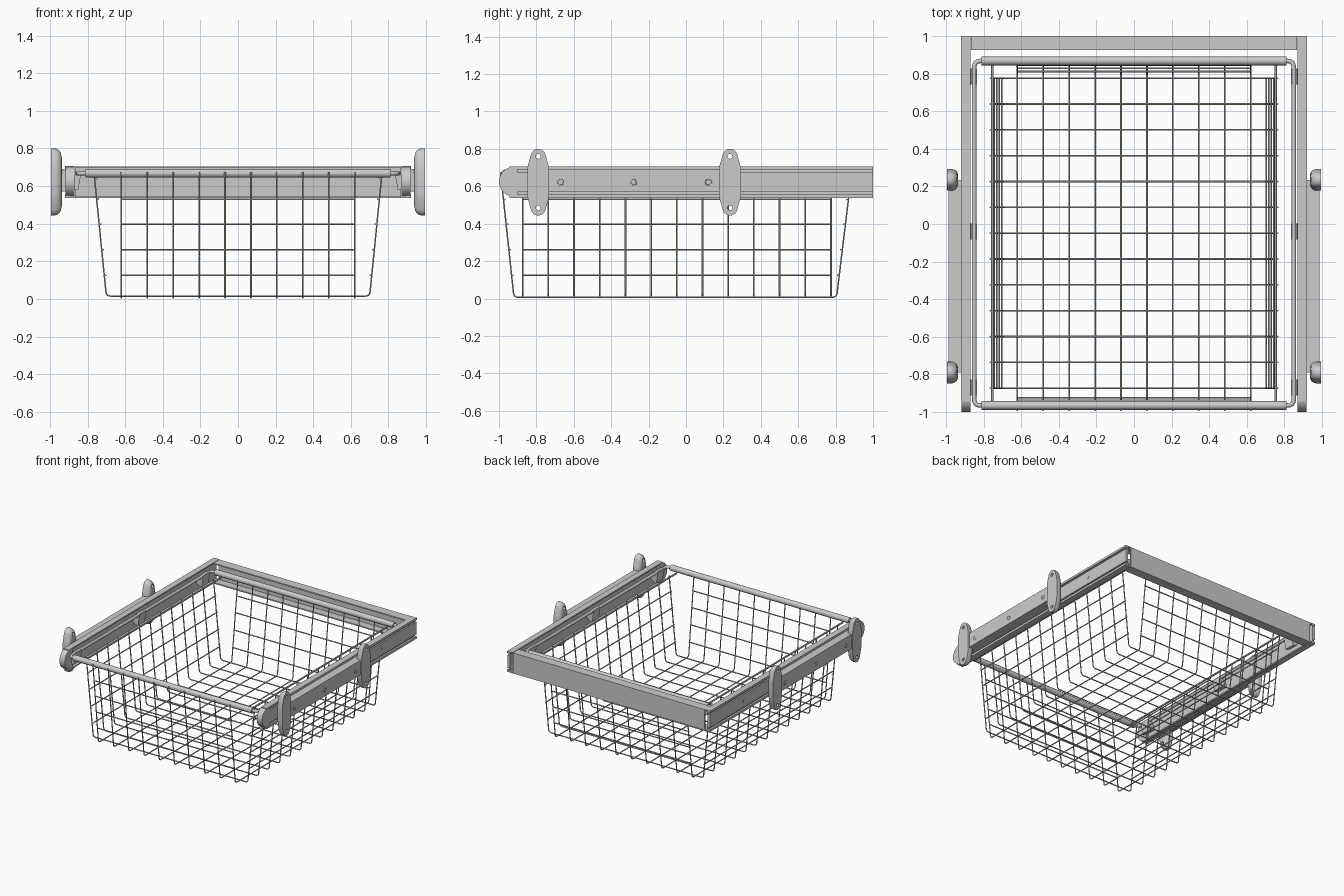
import bpy, bmesh, math
from mathutils import Vector

if "Cube" in bpy.data.objects:
    bpy.data.objects.remove(bpy.data.objects["Cube"])


def finish(ob, angle=35):
    bpy.ops.object.select_all(action='DESELECT')
    ob.select_set(True)
    bpy.context.view_layer.objects.active = ob
    if ob.type == 'CURVE':
        bpy.ops.object.convert(target='MESH')
        ob = bpy.context.object
    bpy.ops.object.shade_smooth_by_angle(angle=math.radians(angle))
    return ob


def rounded(pts, r):
    """Round the inner corners of an open path."""
    pts = [Vector(p) for p in pts]
    out = [pts[0]]
    for a, b, c in zip(pts, pts[1:], pts[2:]):
        p, q = b + (a - b).normalized() * r, b + (c - b).normalized() * r
        for i in range(5):
            t = i / 4
            out.append(p * (1 - t) ** 2 + b * 2 * t * (1 - t) + q * t * t)
    return out + [pts[-1]]


def wires(name, paths, radius, res=1):
    cu = bpy.data.curves.new(name, 'CURVE')
    cu.dimensions = '3D'
    cu.bevel_depth = radius
    cu.bevel_resolution = res
    cu.use_fill_caps = True
    for path in paths:
        sp = cu.splines.new('POLY')
        sp.points.add(len(path) - 1)
        for pt, co in zip(sp.points, path):
            pt.co = (*co, 1)
    ob = bpy.data.objects.new(name, cu)
    bpy.context.collection.objects.link(ob)
    return finish(ob, 50)


def loft(name, rings, angle=35):
    """Skin a list of equal-length rings and cap both ends."""
    bm = bmesh.new()
    rows = [[bm.verts.new(p) for p in ring] for ring in rings]
    n = len(rows[0])
    for a, b in zip(rows, rows[1:]):
        for i in range(n):
            j = (i + 1) % n
            bm.faces.new((a[i], a[j], b[j], b[i]))
    bm.faces.new(rows[0])
    bm.faces.new(rows[-1][::-1])
    bmesh.ops.recalc_face_normals(bm, faces=bm.faces)
    me = bpy.data.meshes.new(name)
    bm.to_mesh(me)
    bm.free()
    ob = bpy.data.objects.new(name, me)
    bpy.context.collection.objects.link(ob)
    return finish(ob, angle)


def box(name, x0, x1, y0, y1, z0, z1):
    return loft(name, [[(x0, y0, z), (x1, y0, z), (x1, y1, z), (x0, y1, z)] for z in (z0, z1)])


def arc(cy, cz, r, a0, a1, n=10):
    return [(cy + r * math.cos(math.radians(a0 + (a1 - a0) * i / n)),
             cz + r * math.sin(math.radians(a0 + (a1 - a0) * i / n))) for i in range(n + 1)]


# Wire basket: wall position out from the floor at height z
W = 0.0045
xs = [-0.62 + i * 1.24 / 9 for i in range(10)]
ys = [-0.873 + i * 1.648 / 12 for i in range(13)]
levels = (0.125, 0.262, 0.398, 0.53)
side_x = lambda z: 0.70 + 0.098 * z
front_y = lambda z: -0.92 - 0.106 * z
back_y = lambda z: 0.805 + 0.12 * z

wires("basket_lengthwise_wires", [rounded([
    (x, front_y(0.675), 0.675), (x, front_y(0), 0.007), (x, back_y(0), 0.007),
    (x, back_y(0.675), 0.675)], 0.022) for x in xs], W)
wires("basket_crosswise_wires", [rounded([
    (-side_x(0.65), y, 0.65), (-0.70, y, 0.0155), (0.70, y, 0.0155), (side_x(0.65), y, 0.65)],
    0.022) for y in ys], W)
hoops = []
for z in levels:
    hoops.append([(-0.62, front_y(z) + 0.009, z), (0.62, front_y(z) + 0.009, z)])
    hoops.append([(-0.62, back_y(z) - 0.009, z), (0.62, back_y(z) - 0.009, z)])
    for s in (-1, 1):
        hoops.append([(s * (side_x(z) - 0.009), ys[0], z), (s * (side_x(z) - 0.009), ys[-1], z)])
wires("basket_wall_wires", hoops, W)
wires("basket_side_rims", [[(s * 0.753, -0.955, 0.642), (s * 0.753, 0.857, 0.642)] for s in (-1, 1)], 0.007)

# Carrying frame: thick cross tubes and bent side rods
for name, y in (("front_tube", -0.965), ("back_tube", 0.867)):
    wires(name, [[(-0.81, y, 0.668), (0.81, y, 0.668)]], 0.023, 4)
wires("side_rods", [rounded([(s * 0.79, -0.965, 0.668), (s * 0.85, -0.965, 0.668),
                             (s * 0.85, 0.867, 0.668), (s * 0.79, 0.867, 0.668)], 0.035)
                    for s in (-1, 1)], 0.012, 3)

# Rail channel: opens inward, grooved on the outside (x, z)
rail = [(.87, .707), (.92, .707), (.92, .690), (.905, .690), (.905, .675), (.917, .675),
        (.917, .570), (.905, .570), (.905, .555), (.92, .555), (.92, .537), (.87, .537),
        (.87, .547), (.895, .547), (.895, .697), (.87, .697)]
# Rounded front cap outline (y, z)
cap = arc(-0.92, 0.625, 0.08, 90, 270, 16) + [(-0.90, 0.545), (-0.90, 0.705)]


# Mounting bracket outline (y, z), tapered ends around zero
def bracket_outline(y, s):
    h, w = 0.178 - 0.1 * (1 - s), 0.058 * s
    r = 0.04 * s
    top = arc(0, h - r, r, 15, 165)
    upper = [(w, 0.07 * s)] + [(w * 0.95, 0.09 * s)] + top + [(-w * 0.95, 0.09 * s), (-w, 0.07 * s)]
    return [(y + a, 0.622 + b) for a, b in upper + [(-a, -b) for a, b in upper]]


bracket_layers = [(0.995, 1.0), (0.975, 1.0), (0.962, 0.97), (0.950, 0.88), (0.942, 0.75), (0.937, 0.55)]

for side, s in (("left", -1), ("right", 1)):
    loft(side + "_rail", [[(s * x, y, z) for x, z in rail] for y in (-0.945, 1.0)])
    loft(side + "_rail_cap", [[(s * x, y, z) for y, z in cap] for x in (0.87, 0.918)])
    # Outer mounting plate joining the two brackets
    box(side + "_mounting_plate", s * 0.915, s * 0.985, -0.79, 0.235, 0.57, 0.69)
    for i, y in enumerate((-0.67, -0.28, 0.12)):
        bpy.ops.mesh.primitive_torus_add(location=(s * 0.984, y, 0.622), rotation=(0, math.pi / 2, 0),
                                         major_radius=0.016, minor_radius=0.003,
                                         major_segments=20, minor_segments=6)
        bpy.context.object.name = f"{side}_screw_ring_{i + 1}"
        finish(bpy.context.object, 60)
    bpy.ops.mesh.primitive_cylinder_add(vertices=16, radius=0.011, depth=0.004,
                                        location=(s * 0.918, 0.56, 0.622), rotation=(0, math.pi / 2, 0))
    bpy.context.object.name = side + "_rail_rivet"
    # Brackets with two screw holes each
    for place, y in (("front", -0.79), ("back", 0.235)):
        br = loft(f"{side}_{place}_bracket",
                  [[(s * x, a, b) for a, b in bracket_outline(y, k)] for x, k in bracket_layers], 40)
        for z in (0.485, 0.76):
            bpy.ops.mesh.primitive_cylinder_add(vertices=20, radius=0.013, depth=0.2,
                                                location=(s * 0.97, y, z), rotation=(0, math.pi / 2, 0))
            cutter = bpy.context.object
            mod = br.modifiers.new("hole", 'BOOLEAN')
            mod.object = cutter
            mod.solver = 'EXACT'
            bpy.context.view_layer.objects.active = br
            bpy.ops.object.modifier_apply(modifier=mod.name)
            bpy.data.objects.remove(cutter)
    # Clips that carry the side rod on the rail
    for i, y in enumerate((-0.87, -0.04, 0.785)):
        loft(f"{side}_rod_clip_{i + 1}",
             [[(s * x, yy, z) for x, z in ((.836, .675), (.836, .655), (.85, .58), (.862, .58),
                                           (.896, .60), (.896, .615), (.866, .66), (.866, .675))]
              for yy in (y - 0.043, y + 0.043)])

# Back cross bar: channel opening forward (y, z)
bar = [(0.925, 0.705), (1.0, 0.705), (1.0, 0.537), (0.925, 0.537),
       (0.925, 0.547), (0.988, 0.547), (0.988, 0.695), (0.925, 0.695)]
loft("back_bar", [[(x, y, z) for y, z in bar] for x in (-0.868, 0.868)])
